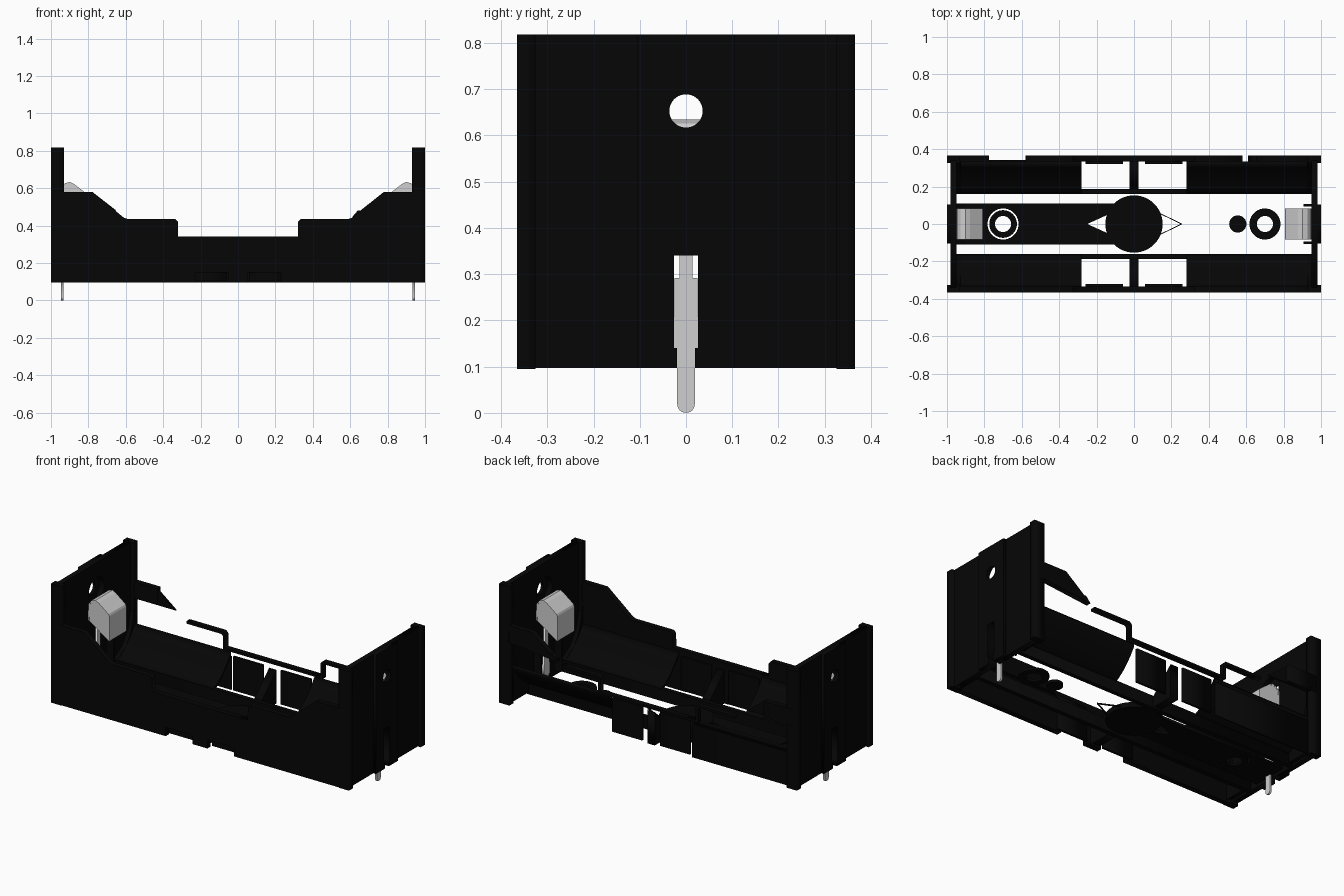
import bpy, bmesh, math

cube = bpy.data.objects.get("Cube")
if cube:
    bpy.data.objects.remove(cube, do_unlink=True)


def material(name, rgb, rough):
    m = bpy.data.materials.new(name)
    m.use_nodes = True
    m.diffuse_color = (*rgb, 1)
    b = m.node_tree.nodes["Principled BSDF"]
    b.inputs["Base Color"].default_value = (*rgb, 1)
    b.inputs["Roughness"].default_value = rough
    return m


BLACK = material("black plastic", (0.0018, 0.0018, 0.0018), 0.6)
STEEL = material("pale steel", (0.62, 0.62, 0.63), 0.5)


def link(name, mesh, mat):
    mesh.name = name
    mesh.materials.clear()
    mesh.materials.append(mat)
    ob = bpy.data.objects.new(name, mesh)
    bpy.context.collection.objects.link(ob)
    return ob


def plate(name, loops, axis, lo, hi, mat=BLACK):
    """Flat outline with holes, extruded from lo to hi along an axis."""
    cu = bpy.data.curves.new(name, 'CURVE')
    cu.dimensions, cu.fill_mode, cu.extrude = '2D', 'BOTH', (hi - lo) / 2
    for pts in loops:
        sp = cu.splines.new('POLY')
        sp.points.add(len(pts) - 1)
        for p, (u, v) in zip(sp.points, pts):
            p.co = (u, v, 0, 1)
        sp.use_cyclic_u = True
    tmp = bpy.data.objects.new(name, cu)
    bpy.context.collection.objects.link(tmp)
    dg = bpy.context.evaluated_depsgraph_get()
    me = bpy.data.meshes.new_from_object(tmp.evaluated_get(dg))
    bpy.data.objects.remove(tmp, do_unlink=True)
    bpy.data.curves.remove(cu)
    mid = (lo + hi) / 2
    for v in me.vertices:
        a, b, w = v.co
        v.co = {'x': (w + mid, a, b), 'y': (a, mid - w, b), 'z': (a, b, w + mid)}[axis]
    return link(name, me, mat)


def rect(u0, u1, v0, v1):
    return [(u0, v0), (u1, v0), (u1, v1), (u0, v1)]


def box(name, x0, x1, y0, y1, z0, z1, mat=BLACK):
    return plate(name, [rect(x0, x1, y0, y1)], 'z', z0, z1, mat)


def circle(u, v, r, n=40):
    return [(u + r * math.cos(2 * math.pi * i / n), v + r * math.sin(2 * math.pi * i / n))
            for i in range(n)]


def mirror_u(pts):
    return pts + [(-u, v) for u, v in reversed(pts)]


Z0 = 0.097
# Long front wall with stepped top and two notches in its lower edge
top = [(-0.97, 0.58), (-0.78, 0.58), (-0.61, 0.442), (-0.59, 0.435),
       (-0.335, 0.435), (-0.322, 0.42), (-0.32, 0.342)]
foot = [(-0.05, Z0), (-0.05, 0.15), (-0.23, 0.15), (-0.23, Z0), (-0.97, Z0)]
plate("front_wall", [mirror_u(foot + top)], 'y', -0.365, -0.333)

# Open back wall: thin rim, upper end panels and a low skirt
rim = [(-0.58, 0.42), (-0.58, 0.435), (-0.335, 0.435), (-0.32, 0.42), (-0.32, 0.342)]
under = [(-0.335, 0.328), (-0.335, 0.41), (-0.345, 0.42)]
plate("back_wall_rim", [mirror_u(rim) + [(0.345, 0.42), (0.335, 0.41), (0.335, 0.328)] + under],
      'y', 0.333, 0.365)
plate("left_back_wall_panel", [[(0.97, 0.48), (0.64, 0.48), (0.61, 0.445), (0.78, 0.58), (0.97, 0.58)]],
      'y', 0.333, 0.365)
box("right_back_wall_panel", -0.97, -0.775, 0.333, 0.365, 0.48, 0.58)
plate("right_back_wall_slope", [[(-0.775, 0.48), (-0.65, 0.48), (-0.775, 0.577)]], 'y', 0.333, 0.342)
box("back_skirt", -0.97, -0.28, 0.335, 0.342, Z0, 0.3)

# Battery cradles, floor rails and window parts on both long sides
arc = [(0.335, 0.33), (0.30, 0.28), (0.25, 0.225), (0.20, 0.187), (0.165, 0.17)]
low = [(0.165, 0.155), (0.20, 0.17), (0.25, 0.208), (0.30, 0.263), (0.335, 0.313)]
bulk = [(0.335, 0.52), (0.33, 0.42), (0.30, 0.30), (0.25, 0.225), (0.165, 0.17),
        (0.165, 0.11), (0.335, 0.11)]
gusset = [(0.335, Z0), (0.335, 0.30), (0.185, 0.16), (0.185, Z0)]
for t, face in ((-1, "front"), (1, "back")):
    box(face + "_rail", -0.95, 0.95, *sorted((t * 0.16, t * 0.187)), Z0, 0.17)
    plate(face + "_window_rib", [[(t * u, v) for u, v in gusset]], 'x', -0.025, 0.025)
    for s, side in ((-1, "right"), (1, "left")):
        nm = side + "_" + face
        a, b = sorted((s * 0.28, s * 0.95))
        plate(nm + "_cradle", [[(t * u, v) for u, v in arc + low]], 'x', a, b)
        a, b = sorted((s * 0.925, s * 0.95))
        plate(nm + "_bulkhead", [[(t * u, v) for u, v in bulk]], 'x', a, b)
        a, b = sorted((s * 0.06, s * 0.26))
        box(nm + "_window_panel", a, b, *sorted((t * 0.322, t * 0.336)), 0.105, 0.31)

# End plates with peep hole and terminal slot, stiffened by vertical ribs
for s, side in ((-1, "right"), (1, "left")):
    def ends(a, b):
        return sorted((s * a, s * b))
    slot = [(0.019, Z0), (0.019, 0.14), (0.026, 0.14), (0.026, 0.34)]
    slot += [(-u, v) for u, v in reversed(slot)]
    outline = [(-0.34, Z0), (-0.34, 0.818), (0.34, 0.818), (0.34, Z0)]
    plate(side + "_end_plate", [outline + slot, circle(0, 0.653, 0.075)], 'x', *ends(0.95, 0.982))
    pad = [(-0.105, Z0), (-0.105, 0.818), (0.105, 0.818), (0.105, Z0)]
    plate(side + "_end_pad", [pad + slot, circle(0, 0.653, 0.036)], 'x', *ends(0.982, 1.0))
    for t, face in ((-1, "front"), (1, "back")):
        box(side + "_" + face + "_post", *ends(0.93, 1.0), *sorted((t * 0.325, t * 0.365)), 0.095, 0.818)
        box(side + "_" + face + "_clip_guide", *ends(0.905, 0.95), *sorted((t * 0.093, t * 0.106)), 0.13, 0.42)

    # Spring contact: a bent hood with side flaps
    path = [(0.946, 0.50), (0.943, 0.60), (0.925, 0.622), (0.90, 0.630), (0.88, 0.620),
            (0.815, 0.57), (0.811, 0.56), (0.811, 0.41)]
    bm = bmesh.new()
    rows = [[bm.verts.new((s * x, y, z)) for y in (-0.082, 0.082)] for x, z in path]
    for p, q in zip(rows, rows[1:]):
        bm.faces.new((p[0], p[1], q[1], q[0]))
    me = bpy.data.meshes.new("spring")
    bm.to_mesh(me)
    bm.free()
    ob = link(side + "_spring_contact", me, STEEL)
    sol = ob.modifiers.new("Thickness", 'SOLIDIFY')
    sol.thickness, sol.offset = 0.008, 0
    flap = [(s * x, z) for x, z in path]
    for t, face in ((-1, "front"), (1, "back")):
        plate(side + "_" + face + "_contact_flap", [flap], 'y', *sorted((t * 0.075, t * 0.081)), STEEL)

    # Stepped solder pin with a rounded tip
    tip = [(0.019 * math.cos(a), 0.019 + 0.019 * math.sin(a))
           for a in [math.radians(-90 + 15 * i) for i in range(7)]][1:]
    half = tip + [(0.019, 0.14), (0.028, 0.14), (0.028, 0.21), (0.025, 0.21),
                  (0.025, 0.292), (0.014, 0.292), (0.014, 0.52)]
    plate(side + "_solder_pin", [mirror_u(half)], 'x', *ends(0.934, 0.946), STEEL)

# Floor strip with a round opening and an arrow cut-out
F0, F1 = 0.115, 0.13
plate("floor_strip", [rect(-0.95, 0.0, -0.11, 0.11), circle(-0.7, 0, 0.083),
                      [(-0.25, 0), (-0.14, 0.05), (-0.14, -0.05)]], 'z', F0, F1)
plate("right_floor_ring", [circle(-0.7, 0, 0.074), circle(-0.7, 0, 0.043)], 'z', F0, F1)
plate("left_floor_ring", [circle(0.7, 0, 0.083), circle(0.7, 0, 0.043)], 'z', F0, F1)
plate("left_floor_disc", [circle(0.555, 0, 0.046)], 'z', F0, F1)
plate("centre_disc", [circle(0, 0, 0.153, 56)], 'z', F0 - 0.01, F1 + 0.005)
plate("arrow_outline", [[(0.26, 0), (0.13, 0.063), (0.13, -0.063)],
                        [(0.25, 0), (0.134, 0.056), (0.134, -0.056)]], 'z', F0, F0 + 0.008)
